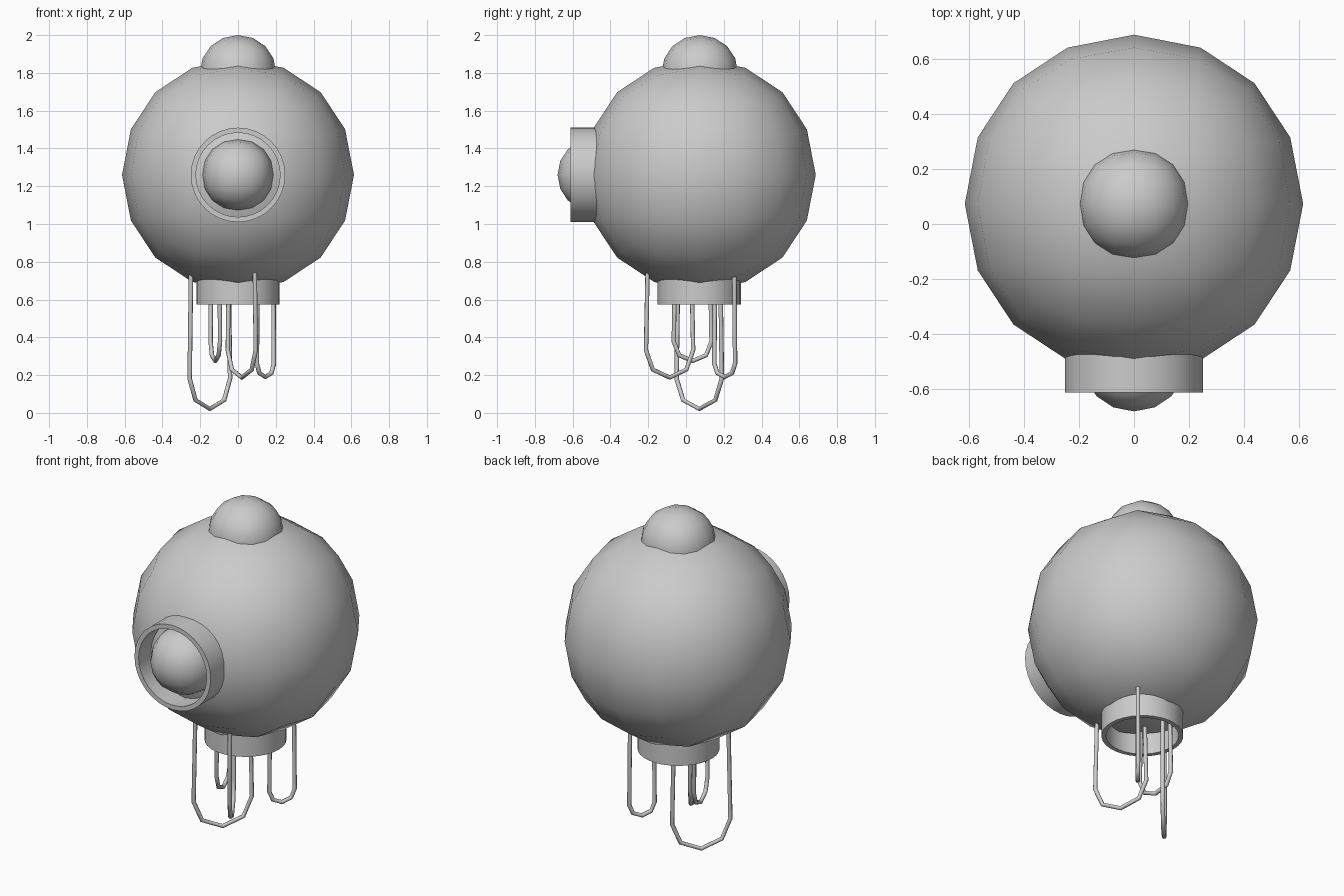
import bpy, bmesh
from math import pi, radians
from mathutils import Vector, Matrix

if "Cube" in bpy.data.objects:
    bpy.data.objects.remove(bpy.data.objects["Cube"])


def quad_sphere(name, radius, centre):
    """Low-poly sphere from a subdivided cube, pulled mostly round."""
    bpy.ops.mesh.primitive_cube_add(size=2)
    ob = bpy.context.object
    ob.name = name
    mod = ob.modifiers.new("Subdivide", 'SUBSURF')
    mod.levels = 2
    bpy.ops.object.modifier_apply(modifier=mod.name)
    verts = ob.data.vertices
    pole = min(v.co.length for v in verts)
    for v in verts:
        bulge = 1 + 0.3 * (v.co.length / pole - 1)
        v.co = v.co.normalized() * radius * bulge
    ob.location = centre
    ob.data.shade_smooth()
    return ob


def collar(name, outer, inner, depth, location, rotation=(0, 0, 0)):
    """Open tube: a rectangular profile spun round z, from z = 0 up to depth."""
    bm = bmesh.new()
    pts = [(inner, 0), (outer, 0), (outer, depth), (inner, depth)]
    vs = [bm.verts.new((r, 0, z)) for r, z in pts]
    es = [bm.edges.new((vs[i], vs[(i + 1) % 4])) for i in range(4)]
    bmesh.ops.spin(bm, geom=vs + es, cent=(0, 0, 0), axis=(0, 0, 1),
                   angle=2 * pi, steps=32, use_duplicate=False)
    bmesh.ops.remove_doubles(bm, verts=bm.verts, dist=1e-4)
    bmesh.ops.recalc_face_normals(bm, faces=bm.faces)
    me = bpy.data.meshes.new(name)
    bm.to_mesh(me)
    bm.free()
    ob = bpy.data.objects.new(name, me)
    bpy.context.collection.objects.link(ob)
    ob.location, ob.rotation_euler = location, rotation
    bpy.ops.object.select_all(action='DESELECT')
    ob.select_set(True)
    bpy.context.view_layer.objects.active = ob
    bpy.ops.object.shade_smooth_by_angle(angle=radians(35))
    return ob


def wire_loop(name, centre, half, bottom, top=0.76):
    """U-shaped wire hanging below the body; half = half-width vector in xy."""
    w = Vector(half).length
    path = [(-0.93, top), (-1, bottom + w), (-0.71, bottom + 0.29 * w),
            (0, bottom),
            (0.71, bottom + 0.29 * w), (1, bottom + w), (0.93, top)]
    cu = bpy.data.curves.new(name, 'CURVE')
    cu.dimensions = '3D'
    cu.bevel_depth = 0.012
    cu.bevel_resolution = 2
    cu.use_fill_caps = True
    sp = cu.splines.new('POLY')
    sp.points.add(len(path) - 1)
    for p, (u, z) in zip(sp.points, path):
        p.co = (centre[0] + u * half[0], centre[1] + u * half[1], z, 1)
    ob = bpy.data.objects.new(name, cu)
    bpy.context.collection.objects.link(ob)
    bpy.ops.object.select_all(action='DESELECT')
    ob.select_set(True)
    bpy.context.view_layer.objects.active = ob
    bpy.ops.object.convert(target='MESH')


# Body, top knob and front lens
quad_sphere("body", 0.614, (0, 0.073, 1.26))
quad_sphere("top_knob", 0.203, (0, 0.073, 1.797))
quad_sphere("eye_lens", 0.19, (0, -0.49, 1.26))

# Collars round the lens and under the body
collar("eye_collar", 0.25, 0.223, 0.19, (0, -0.612, 1.26), (-pi / 2, 0, 0))
collar("bottom_collar", 0.22, 0.195, 0.17, (0, 0.07, 0.573))

# Hanging wire loops
loops = [((-0.149, 0.07), (0.107, 0.12), 0.021),
         ((0.02, -0.087), (-0.074, 0.125), 0.187),
         ((0.145, 0.205), (0.045, 0.055), 0.19),
         ((-0.12, 0.035), (-0.025, 0.10), 0.275)]
for i, (c, h, b) in enumerate(loops, 1):
    wire_loop(f"wire_loop_{i}", c, h, b)
